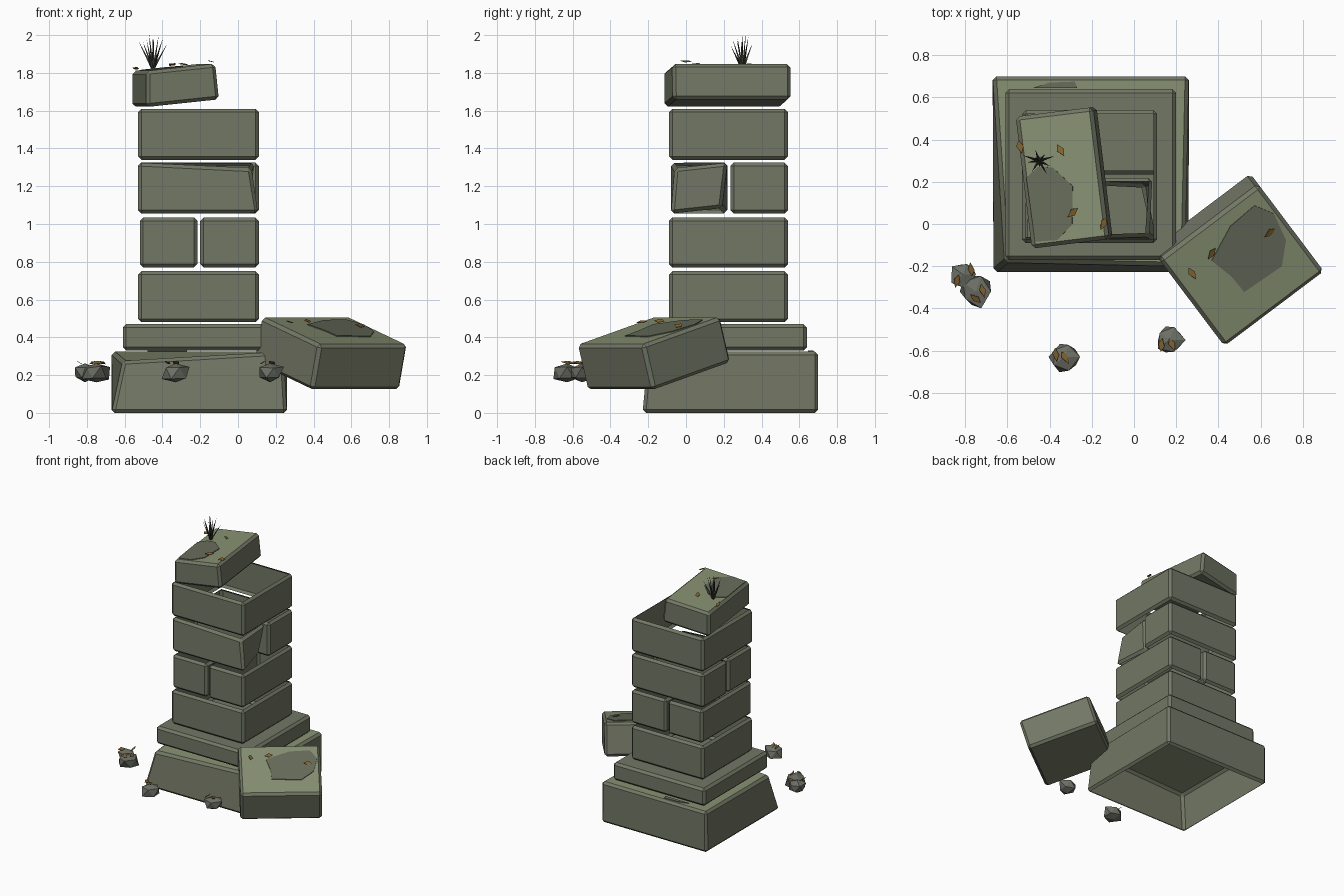
import bpy, bmesh, math, random
from mathutils import Matrix, Vector, Euler

random.seed(4)
cube = bpy.data.objects.get("Cube")
if cube:
    bpy.data.objects.remove(cube, do_unlink=True)


def material(name, rgb):
    m = bpy.data.materials.new(name)
    m.use_nodes = True
    m.diffuse_color = (*rgb, 1)
    m.node_tree.nodes["Principled BSDF"].inputs["Base Color"].default_value = (*rgb, 1)
    return m


STONE = material("stone", (0.17, 0.185, 0.13))
MOSS = material("mossy_top", (0.25, 0.29, 0.175))
PATCH = material("dark_moss", (0.14, 0.155, 0.107))
GRASS = material("dry_grass", (0.045, 0.05, 0.032))
LEAF = material("fallen_leaf", (0.24, 0.13, 0.03))
ROCK = material("rubble", (0.15, 0.16, 0.13))


def finish(name, bm, mats, matrix=Matrix()):
    mesh = bpy.data.meshes.new(name)
    bm.to_mesh(mesh)
    bm.free()
    for m in mats:
        mesh.materials.append(m)
    obj = bpy.data.objects.new(name, mesh)
    obj.matrix_world = matrix
    bpy.context.collection.objects.link(obj)
    return obj


def block(name, size, centre, rot=(0, 0, 0), open_sides=(), mossy=False, chips={}, bevel=0.018):
    """Chamfered stone; chips move single corners, open_sides drops hidden faces."""
    bm = bmesh.new()
    bmesh.ops.create_cube(bm, size=1)
    for v in bm.verts:
        key = tuple(1 if c > 0 else -1 for c in v.co)
        v.co = Vector(c * s for c, s in zip(v.co, size)) + Vector(chips.get(key, (0, 0, 0)))
    bmesh.ops.bevel(bm, geom=bm.edges[:], offset=bevel, segments=1, affect='EDGES')
    bm.normal_update()
    for side in open_sides:
        face = max(bm.faces, key=lambda f: f.normal.z * side * f.calc_area())
        bmesh.ops.delete(bm, geom=[face], context='FACES_ONLY')
    if mossy:
        for f in bm.faces:
            f.material_index = int(f.normal.z > 0.85)
    matrix = Matrix.Translation(centre) @ Euler([math.radians(a) for a in rot]).to_matrix().to_4x4()
    finish(name, bm, [STONE, MOSS], matrix)
    return matrix


def span(name, x, y, z, **kw):
    """Upright block given by its extents."""
    size = [b - a for a, b in (x, y, z)]
    return block(name, size, [(a + b) / 2 for a, b in (x, y, z)], **kw)


def plate(name, points, height, matrix, mat, thick=0.005):
    """Thin flat polygon lying on a block."""
    bm = bmesh.new()
    face = bm.faces.new([bm.verts.new((x, y, height)) for x, y in points])
    ext = bmesh.ops.extrude_face_region(bm, geom=[face])
    for v in ext["geom"]:
        if isinstance(v, bmesh.types.BMVert):
            v.co.z += thick
    bmesh.ops.recalc_face_normals(bm, faces=bm.faces[:])
    return finish(name, bm, [mat], matrix)


def leaf(matrix, at, height, angle, tilt=0.35, size=0.033):
    m = matrix @ Matrix.Translation((*at, height + 0.008)) @ Euler((tilt, 0.15, angle)).to_matrix().to_4x4()
    s = size
    plate("leaf", [(-s, 0), (0, -s * 0.5), (s, 0), (0.2 * s, s * 0.55)], 0, m, LEAF, 0.002)


# Stepped foot, open underneath
span("base", (-0.67, 0.26), (-0.23, 0.70), (0, 0.325), open_sides=(-1,), mossy=True,
     chips={(-1, -1, 1): (0.06, 0.05, -0.05), (1, -1, 1): (-0.02, 0.03, 0)})
span("plinth", (-0.61, 0.20), (-0.17, 0.64), (0.33, 0.47), open_sides=(-1,))
plate("base_moss", [(-0.48, 0.645), (-0.4, 0.67), (-0.28, 0.675), (-0.27, 0.645)],
      0.325, Matrix(), PATCH)

# Hollow shaft courses; the middle two are crossed pairs of bricks
SIDE_X, SIDE_Y = (-0.53, 0.11), (-0.09, 0.54)
for name, z in (("lower_course", (0.48, 0.75)), ("upper_course", (1.34, 1.61))):
    span(name, SIDE_X, SIDE_Y, z, open_sides=(1, -1))
for name, x in (("left_brick", (-0.20, 0.11)), ("right_brick", (-0.52, -0.215))):
    span(name, x, SIDE_Y, (0.77, 1.035), open_sides=(1, -1))
span("front_brick", SIDE_X, (-0.08, 0.22), (1.055, 1.325), open_sides=(1, -1),
     chips={(1, -1, 1): (-0.04, 0.02, -0.03), (1, 1, -1): (-0.06, -0.03, 0.03),
            (1, 1, 1): (-0.02, 0, 0)})
span("back_brick", SIDE_X, (0.235, 0.54), (1.055, 1.325), open_sides=(1, -1))

# Tilted cap stone
cap = block("cap_stone", (0.37, 0.63, 0.19), (-0.33, 0.22, 1.735), (0, -6, 7), mossy=True,
            chips={(-1, -1, -1): (-0.02, 0, 0), (-1, 1, -1): (-0.02, 0, 0)})
plate("cap_moss", [(-0.17, 0.02), (-0.11, 0.065), (-0.04, 0.055), (0.045, -0.045),
                   (0.02, -0.225), (-0.06, -0.29), (-0.165, -0.285)], 0.095, cap, PATCH)
for at, turn in (((0.01, 0.13), 2), ((0.03, -0.17), 0.6), ((0.17, -0.24), 1), ((-0.18, 0.17), 1.7)):
    leaf(cap, at, 0.1, turn)

# Fallen block leaning on the foot
fallen = block("fallen_block", (0.59, 0.54, 0.25), (0.49, -0.17, 0.315), (16, 0, 37), mossy=True)
plate("fallen_moss", [(-0.10, 0.11), (0.07, 0.19), (0.22, 0.2), (0.27, 0.11), (0.24, -0.03),
                      (0.15, -0.12), (-0.066, -0.11), (-0.07, -0.01)], 0.125, fallen, PATCH)
for at, turn in (((-0.08, 0.14), 0.3), ((-0.21, 0.12), 1.5), ((0.2, 0.05), 0)):
    leaf(fallen, at, 0.13, turn)

# Grass tuft on the cap
bm = bmesh.new()
root = Vector((-0.45, 0.30, 1.815))
for i in range(11):
    a = i * 2.4
    reach = 0.085 * math.sqrt(i / 10)
    tip = Vector((math.cos(a) * reach, math.sin(a) * reach * 0.8, 0.185 - 0.7 * reach + 0.02 * (i % 2) * (i > 0)))
    tip.z = min(tip.z, 0.185)
    turn = tip.to_track_quat('Z', 'Y').to_matrix().to_4x4()
    m = Matrix.Translation(root + tip / 2) @ turn
    bmesh.ops.create_cone(bm, segments=3, radius1=0.009, radius2=0.0005,
                          depth=tip.length, matrix=m, cap_ends=True)
finish("grass_tuft", bm, [GRASS])

# Jagged rubble around the foot, each with leaves
for x, y, r in ((-0.81, -0.24, 0.062), (-0.75, -0.32, 0.075), (-0.33, -0.63, 0.068), (0.17, -0.55, 0.066)):
    bm = bmesh.new()
    bmesh.ops.create_icosphere(bm, subdivisions=1, radius=r)
    for v in bm.verts:
        v.co *= random.uniform(0.85, 1.3)
        v.co.z = max(-0.05, min(0.05, v.co.z * 0.85))
    place = Matrix.Translation((x, y, 0.212))
    finish("rubble", bm, [ROCK], place)
    for k in range(2):
        leaf(place, (random.uniform(-0.045, 0.045), random.uniform(-0.04, 0.04)), 0.045,
             random.uniform(0, 6), 0.5)
